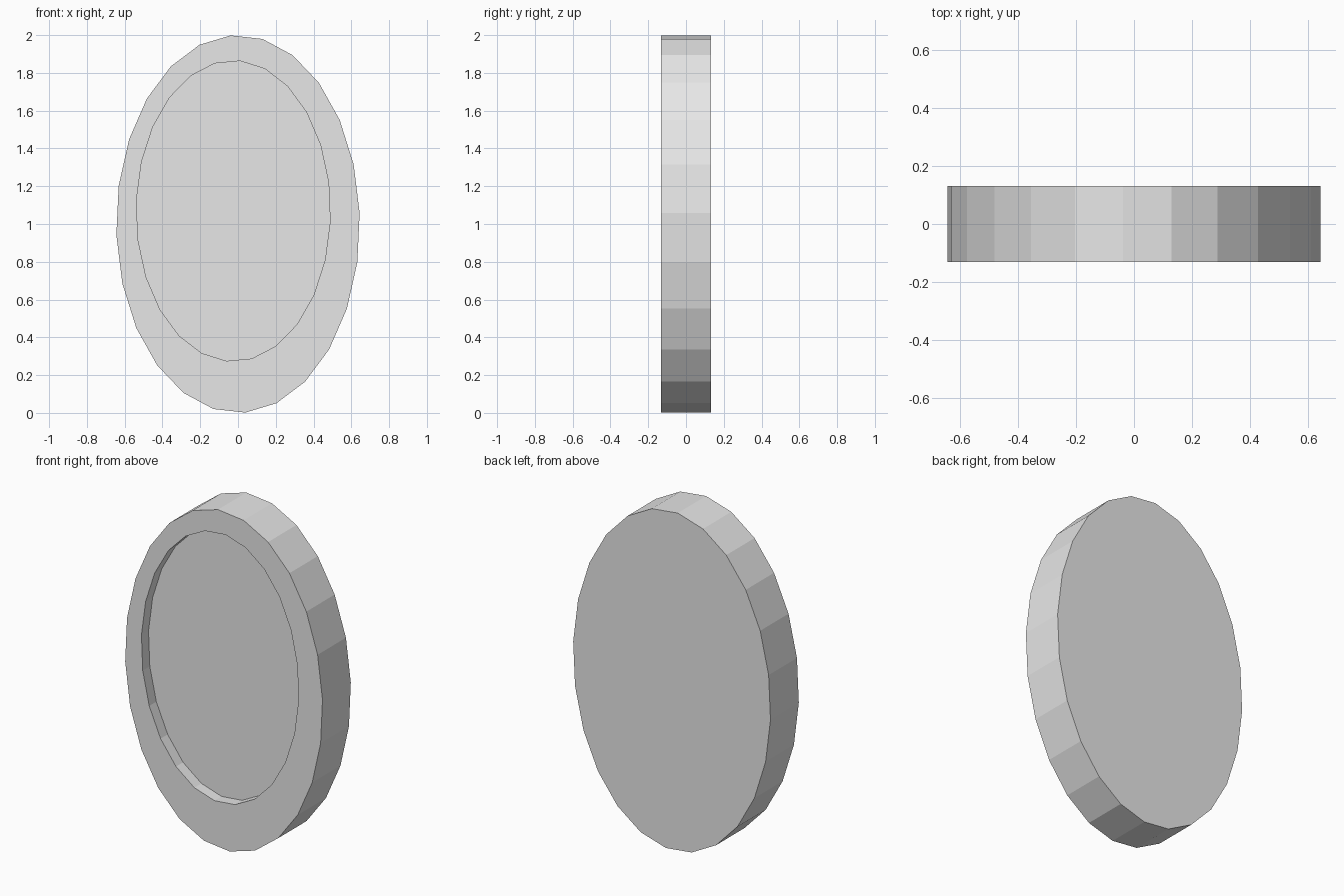
import bpy
import bmesh
from math import sin, cos, radians, pi

SIDES = 24
FRONT, BACK, FLOOR = -0.132, 0.132, -0.066

cube = bpy.data.objects.get("Cube")
if cube:
    bpy.data.objects.remove(cube, do_unlink=True)

grey = bpy.data.materials.new("light_grey")
grey.use_nodes = True
grey.diffuse_color = (0.8, 0.8, 0.8, 1)
grey.node_tree.nodes["Principled BSDF"].inputs["Base Color"].default_value = (0.8, 0.8, 0.8, 1)

bm = bmesh.new()


def oval(cx, cz, rx, rz, y, phase):
    """Ring of vertices on an upright ellipse, clockwise from the top."""
    angles = [radians(phase) + 2 * pi * i / SIDES for i in range(SIDES)]
    return [bm.verts.new((cx + rx * sin(a), y, cz + rz * cos(a))) for a in angles]


def bridge(a, b):
    for i in range(SIDES):
        j = (i + 1) % SIDES
        bm.faces.new((a[i], a[j], b[j], b[i]))


# Outer wall, front rim and the off-centre recess, from back to floor
rings = [
    oval(0, 1, 0.645, 1.0, BACK, -3.4),
    oval(0, 1, 0.645, 1.0, FRONT, -3.4),
    oval(-0.025, 1.069, 0.514, 0.796, FRONT, 4.0),
    oval(-0.025, 1.069, 0.514, 0.796, FLOOR, 4.0),
]
for a, b in zip(rings, rings[1:]):
    bridge(a, b)

# Back cap and recess floor
bm.faces.new(rings[0])
bm.faces.new(rings[-1])
bmesh.ops.recalc_face_normals(bm, faces=bm.faces[:])

mesh = bpy.data.meshes.new("oval_disc")
bm.to_mesh(mesh)
bm.free()
mesh.materials.append(grey)
disc = bpy.data.objects.new("oval_disc", mesh)
bpy.context.collection.objects.link(disc)
